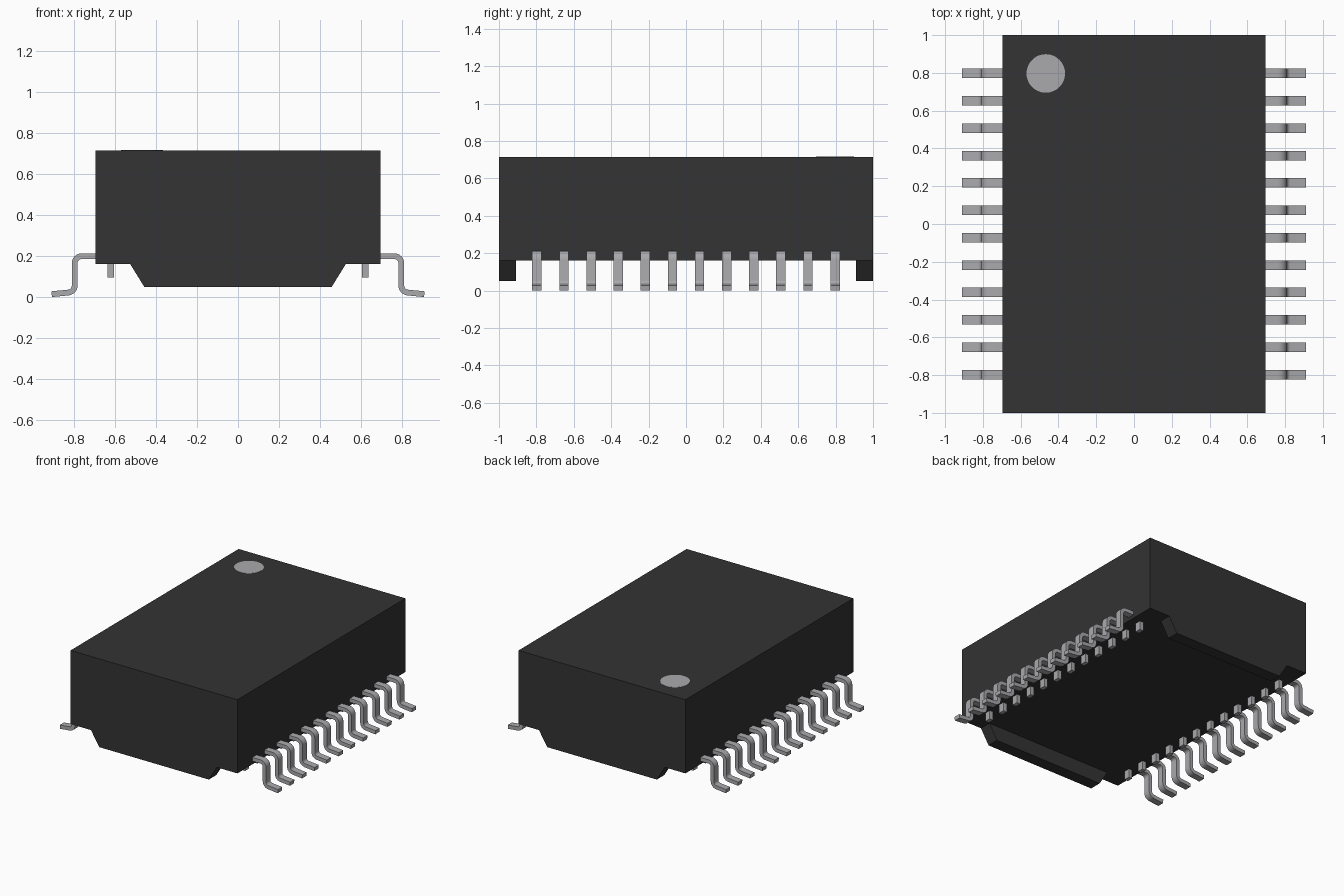
import bpy, bmesh, math
from mathutils import Vector

if "Cube" in bpy.data.objects:
    bpy.data.objects.remove(bpy.data.objects["Cube"])


def material(name, r, g, b):
    m = bpy.data.materials.new(name)
    m.diffuse_color = (r, g, b, 1)
    m.use_nodes = True
    m.node_tree.nodes["Principled BSDF"].inputs["Base Color"].default_value = m.diffuse_color
    return m


BLACK = material("black_plastic", 0.033, 0.033, 0.033)
METAL = material("tinned_metal", 0.40, 0.40, 0.42)
MARK = material("grey_marker", 0.40, 0.40, 0.42)


def prism(name, profile, spans, mat, mirror=False):
    """Extrude an x-z profile along y once for each (y0, y1) span."""
    bm = bmesh.new()
    for y0, y1 in spans:
        face = bm.faces.new([bm.verts.new((x, y0, z)) for x, z in profile])
        ext = bmesh.ops.extrude_face_region(bm, geom=[face])
        verts = [v for v in ext["geom"] if isinstance(v, bmesh.types.BMVert)]
        bmesh.ops.translate(bm, verts=verts, vec=(0, y1 - y0, 0))
    bmesh.ops.recalc_face_normals(bm, faces=bm.faces)
    me = bpy.data.meshes.new(name)
    bm.to_mesh(me)
    bm.free()
    me.materials.append(mat)
    ob = bpy.data.objects.new(name, me)
    bpy.context.collection.objects.link(ob)
    if mirror:
        ob.modifiers.new("mirror", "MIRROR").use_clip = False
    return ob


def fillet(points, radius, steps=6):
    """Round the inner corners of a path with circular arcs."""
    pts = [Vector(p) for p in points]
    out = [pts[0]]
    for a, b, c in zip(pts, pts[1:], pts[2:]):
        u, w = (a - b).normalized(), (c - b).normalized()
        half = u.angle(w) / 2
        centre = b + (u + w).normalized() * radius / math.sin(half)
        p = b + u * radius / math.tan(half) - centre
        q = b + w * radius / math.tan(half) - centre
        for i in range(steps + 1):
            out.append(centre + p.slerp(q, i / steps) * radius
                       if p.length == 0 else
                       centre + p.normalized().slerp(q.normalized(), i / steps) * radius)
    return out + [pts[-1]]


def thicken(path, t):
    """Turn a centre line into a closed strip outline."""
    left, right = [], []
    for i, p in enumerate(path):
        d = (path[min(i + 1, len(path) - 1)] - path[max(i - 1, 0)]).normalized()
        n = Vector((-d.y, d.x)) * t / 2
        left.append(p + n)
        right.append(p - n)
    return [tuple(p) for p in left + right[::-1]]


# Body block
prism("body", [(-0.695, 0.16), (0.695, 0.16), (0.695, 0.715), (-0.695, 0.715)],
      [(-1, 1)], BLACK)

# Tapered standoff rails under both ends
prism("end_rails", [(-0.525, 0.16), (-0.457, 0.05), (0.457, 0.05), (0.525, 0.16)],
      [(-1, -0.91), (0.91, 1)], BLACK)

# Rows of twelve gull-wing leads, mirrored to the other side
rows = [(i - 5.5) * 0.145 for i in range(12)]
path = fillet([(0.68, 0.199), (0.796, 0.199), (0.796, 0.025), (0.908, 0.014)], 0.034)
leads = prism("leads", thicken(path, 0.028),
              [(y - 0.025, y + 0.025) for y in rows], METAL, mirror=True)
bpy.context.view_layer.objects.active = leads
leads.select_set(True)
bpy.ops.object.shade_smooth_by_angle(angle=math.radians(35))

# Short pins below the body, behind the leads
prism("pins", [(0.605, 0.095), (0.635, 0.095), (0.635, 0.17), (0.605, 0.17)],
      [(y - 0.025, y + 0.022) for y in rows], METAL, mirror=True)

# Round orientation marker on top
bpy.ops.mesh.primitive_cylinder_add(vertices=48, radius=0.102, depth=0.004,
                                    location=(-0.467, 0.797, 0.715))
marker = bpy.context.object
marker.name = "pin_one_marker"
marker.data.materials.append(MARK)
